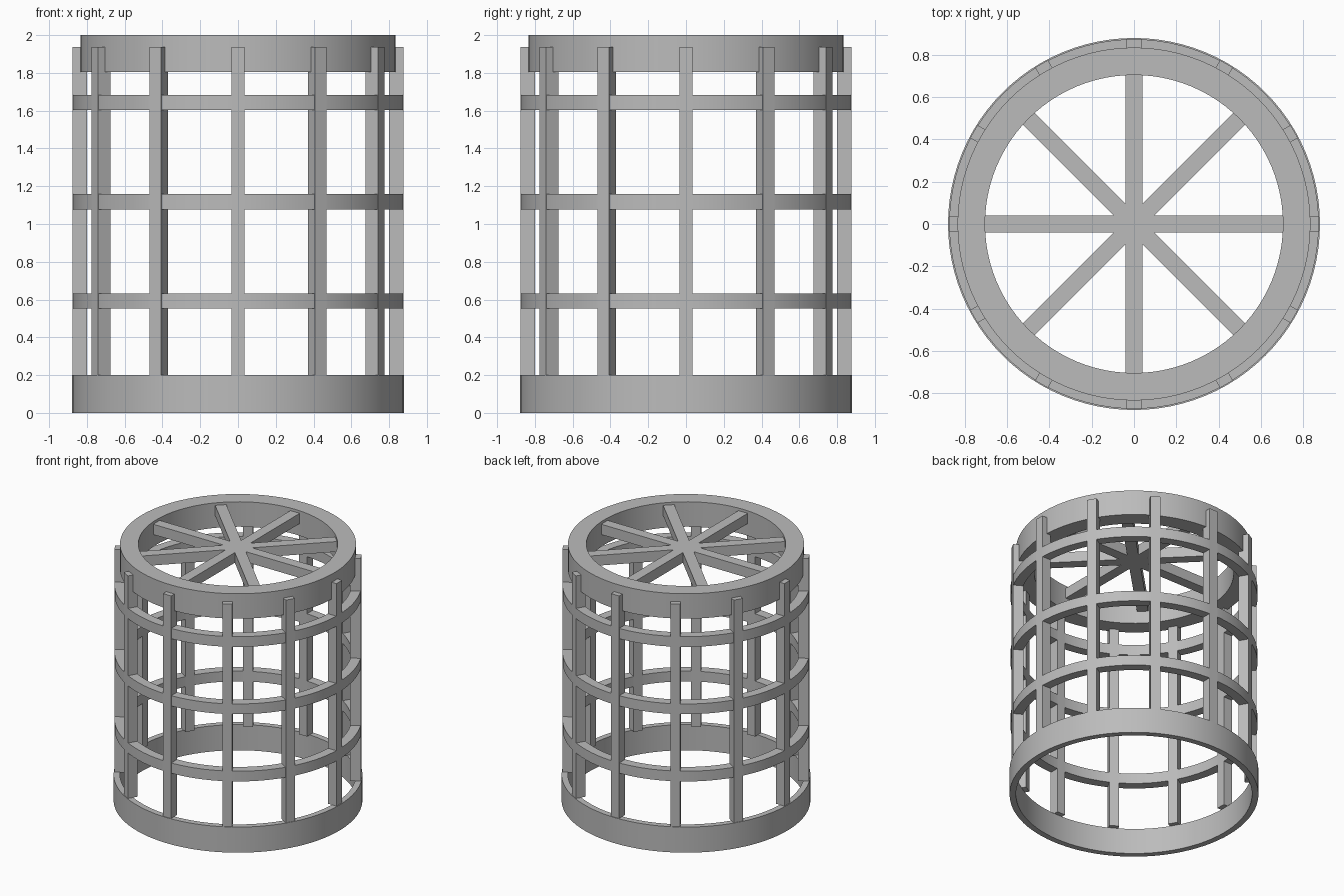
import bpy, bmesh, math
from mathutils import Matrix

if "Cube" in bpy.data.objects:
    bpy.data.objects.remove(bpy.data.objects["Cube"], do_unlink=True)

grey = bpy.data.materials.new("plain grey")
grey.use_nodes = True
colour = (0.5, 0.5, 0.5, 1)
grey.diffuse_color = colour
grey.node_tree.nodes["Principled BSDF"].inputs["Base Color"].default_value = colour


def add_object(name, bm):
    bmesh.ops.recalc_face_normals(bm, faces=bm.faces)
    mesh = bpy.data.meshes.new(name)
    bm.to_mesh(mesh)
    bm.free()
    mesh.materials.append(grey)
    obj = bpy.data.objects.new(name, mesh)
    bpy.context.collection.objects.link(obj)
    return obj


def ring(name, inner, outer, bottom, top, steps=96):
    """Spin a rectangular section around the z axis."""
    bm = bmesh.new()
    section = [(inner, bottom), (outer, bottom), (outer, top), (inner, top)]
    verts = [bm.verts.new((r, 0, z)) for r, z in section]
    edges = [bm.edges.new((verts[i], verts[i - 1])) for i in range(4)]
    bmesh.ops.spin(bm, geom=verts + edges, cent=(0, 0, 0), axis=(0, 0, 1),
                   angle=math.tau, steps=steps, use_merge=True)
    bmesh.ops.remove_doubles(bm, verts=bm.verts, dist=0.0001)
    obj = add_object(name, bm)
    bpy.ops.object.select_all(action='DESELECT')
    obj.select_set(True)
    bpy.context.view_layer.objects.active = obj
    bpy.ops.object.shade_smooth_by_angle(angle=math.radians(30))


def bar(name, start, end, width, bottom, top, angle):
    """Box running outward from start to end, turned about the z axis."""
    bm = bmesh.new()
    place = (Matrix.Rotation(angle, 4, 'Z')
             @ Matrix.Translation(((start + end) / 2, 0, (bottom + top) / 2))
             @ Matrix.Diagonal((end - start, width, top - bottom, 1)))
    bmesh.ops.create_cube(bm, size=1, matrix=place)
    add_object(name, bm)


# Solid rings at both ends
ring("base_ring", 0.835, 0.88, 0, 0.2)
ring("top_ring", 0.705, 0.835, 1.805, 2)

# Hoops around the cage
for i, z in enumerate((0.553, 1.078, 1.603)):
    ring(f"hoop_{i + 1}", 0.802, 0.874, z, z + 0.08)

# Upright slats
for i in range(12):
    bar(f"slat_{i + 1}", 0.8, 0.875, 0.07, 0.2, 1.937, i * math.tau / 12)

# Crossing spokes inside the top ring
for i in range(4):
    bar(f"spoke_{i + 1}", -0.72, 0.72, 0.08, 1.9, 1.98, i * math.pi / 4)
